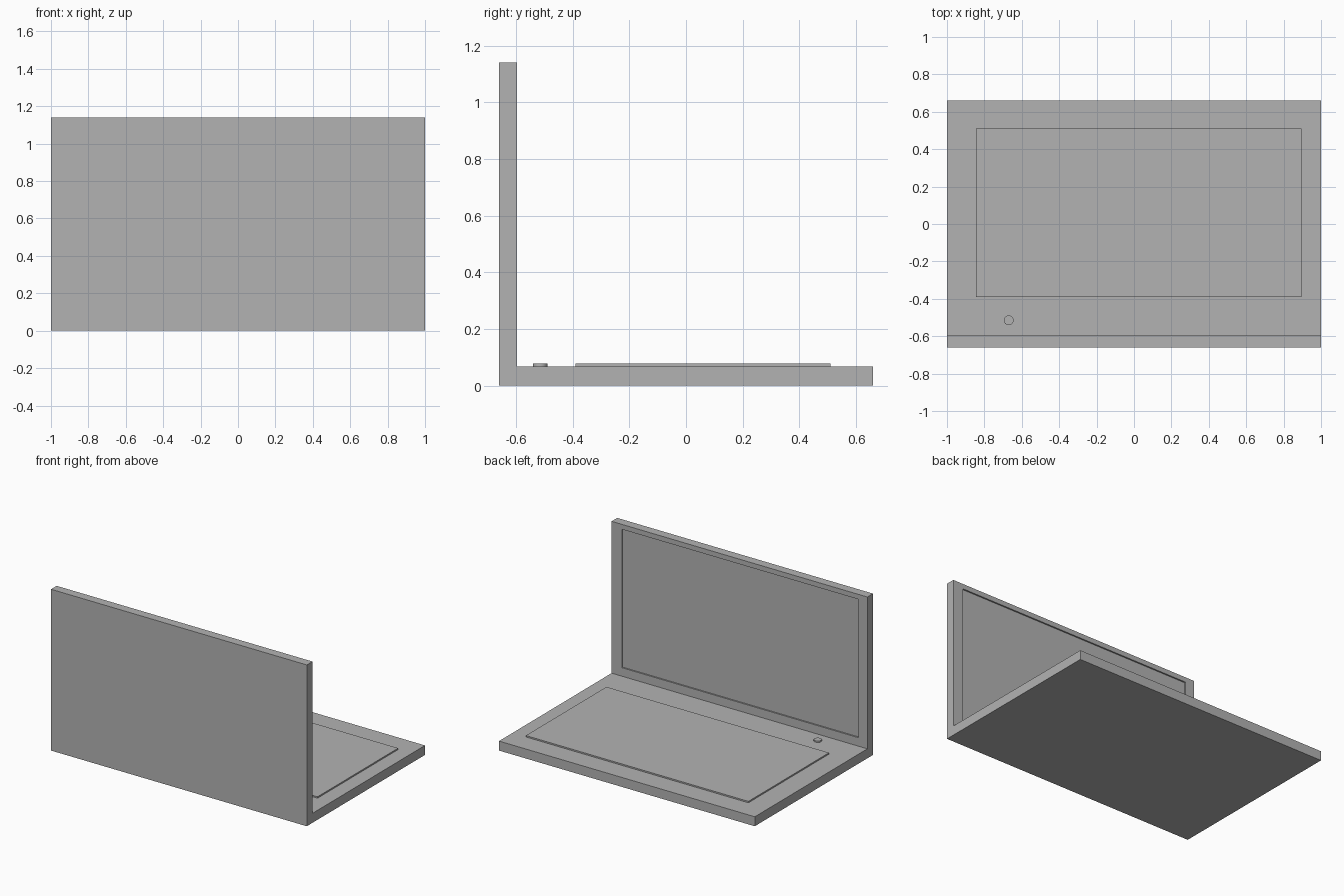
import bpy, bmesh

if "Cube" in bpy.data.objects:
    bpy.data.objects.remove(bpy.data.objects["Cube"])

grey = bpy.data.materials.new("grey plastic")
grey.diffuse_color = (0.45, 0.45, 0.45, 1)
grey.use_nodes = True
grey.node_tree.nodes["Principled BSDF"].inputs["Base Color"].default_value = grey.diffuse_color

BASE_TOP = 0.067
LID_INNER = -0.597
RAISE = 0.01


def finish(bm, name):
    """Turn a bmesh into a named object with the grey material."""
    bmesh.ops.recalc_face_normals(bm, faces=bm.faces[:])
    mesh = bpy.data.meshes.new(name)
    bm.to_mesh(mesh)
    bm.free()
    mesh.materials.append(grey)
    obj = bpy.data.objects.new(name, mesh)
    bpy.context.collection.objects.link(obj)
    return obj


# Body: L-shaped side profile (base and upright lid) spanning the full width
bm = bmesh.new()
profile = [(-0.66, 0), (0.66, 0), (0.66, BASE_TOP), (LID_INNER, BASE_TOP),
           (LID_INNER, 1.14), (-0.66, 1.14)]
left, right = [[bm.verts.new((x, y, z)) for y, z in profile] for x in (-1, 1)]
bm.faces.new(left)
bm.faces.new(right)
walls = []
for i in range(len(profile)):
    j = (i + 1) % len(profile)
    walls.append(bm.faces.new((left[i], left[j], right[j], right[i])))
bmesh.ops.recalc_face_normals(bm, faces=bm.faces[:])

# Screen: shallow recess in the inner face of the lid
screen = walls[3]
for depth in (0, RAISE):
    bmesh.ops.inset_individual(bm, faces=[screen], thickness=0.02)
    for v in screen.verts:
        v.co = (0.92 if v.co.x > 0 else -0.93,
                LID_INNER - depth,
                1.105 if v.co.z > 0.6 else 0.127)
finish(bm, "laptop_body")

# Keyboard panel: thin raised plate on the base
bm = bmesh.new()
bmesh.ops.create_cube(bm, size=1)
bmesh.ops.scale(bm, vec=(1.74, 0.90, RAISE), verts=bm.verts[:])
bmesh.ops.translate(bm, vec=(0.025, 0.06, BASE_TOP + RAISE / 2), verts=bm.verts[:])
finish(bm, "keyboard_panel")

# Power button: small round disc near the hinge
bm = bmesh.new()
bmesh.ops.create_cone(bm, cap_ends=True, segments=32,
                      radius1=0.026, radius2=0.026, depth=RAISE)
bmesh.ops.translate(bm, vec=(-0.67, -0.515, BASE_TOP + RAISE / 2), verts=bm.verts[:])
button = finish(bm, "power_button")
bpy.context.view_layer.objects.active = button
button.select_set(True)
bpy.ops.object.shade_smooth_by_angle()
